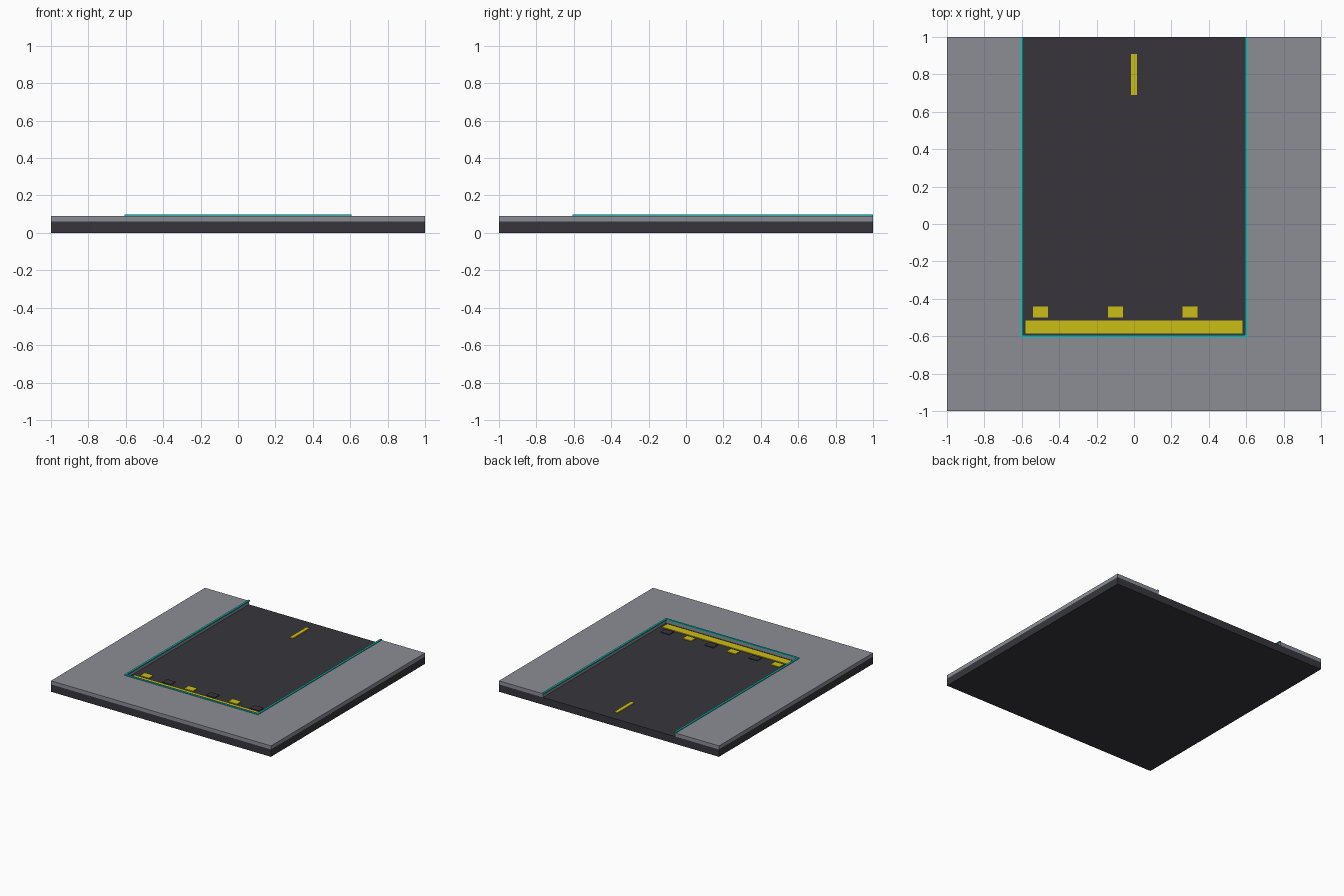
import bpy, bmesh

if "Cube" in bpy.data.objects:
    bpy.data.objects.remove(bpy.data.objects["Cube"])


def material(name, r, g, b):
    m = bpy.data.materials.new(name)
    m.diffuse_color = (r, g, b, 1)
    m.use_nodes = True
    m.node_tree.nodes["Principled BSDF"].inputs["Base Color"].default_value = m.diffuse_color
    return m


ASPHALT = material("dark asphalt", 0.038, 0.036, 0.044)
CONCRETE = material("grey concrete", 0.26, 0.27, 0.30)
YELLOW = material("yellow paint", 0.60, 0.52, 0.008)
TEAL = material("teal edge", 0.008, 0.54, 0.49)


def prism(name, outline, z0, z1, mat):
    """Extrude a flat outline (x, y) from z0 to z1."""
    bm = bmesh.new()
    face = bm.faces.new([bm.verts.new((x, y, z0)) for x, y in outline])
    ext = bmesh.ops.extrude_face_region(bm, geom=[face], use_keep_orig=True)
    verts = [v for v in ext["geom"] if isinstance(v, bmesh.types.BMVert)]
    bmesh.ops.translate(bm, verts=verts, vec=(0, 0, z1 - z0))
    bmesh.ops.recalc_face_normals(bm, faces=bm.faces)
    mesh = bpy.data.meshes.new(name)
    bm.to_mesh(mesh)
    bm.free()
    mesh.materials.append(mat)
    obj = bpy.data.objects.new(name, mesh)
    bpy.context.collection.objects.link(obj)
    return obj


def box(name, x0, x1, y0, y1, z0, z1, mat):
    return prism(name, [(x0, y0), (x1, y0), (x1, y1), (x0, y1)], z0, z1, mat)


def u_shape(outer, inner, outer_y, inner_y):
    """U outline open towards the back edge at y = 1."""
    return [(-outer, 1), (-outer, outer_y), (outer, outer_y), (outer, 1),
            (inner, 1), (inner, inner_y), (-inner, inner_y), (-inner, 1)]


ROAD = 0.06   # height of the road surface
PAINT = 0.066  # top of the painted plates

# Road slab, raised pavement and its thin edge trim
box("road_slab", -1, 1, -1, 1, 0, ROAD, ASPHALT)
prism("pavement", u_shape(1, 0.6, -1, -0.6), ROAD, 0.09, CONCRETE)
prism("edge_trim", u_shape(0.608, 0.593, -0.608, -0.593), 0.087, 0.097, TEAL)

# Painted stop bar and centre dash
box("stop_bar", -0.58, 0.58, -0.585, -0.515, ROAD, PAINT, YELLOW)
box("centre_dash", -0.016, 0.016, 0.69, 0.91, ROAD, PAINT, YELLOW)

# Row of alternating yellow and dark warning blocks
for i in range(6):
    x = -0.5 + 0.2 * i
    box(f"warning_block_{i + 1}", x - 0.04, x + 0.04, -0.50, -0.44,
        ROAD, PAINT, ASPHALT if i % 2 else YELLOW)
